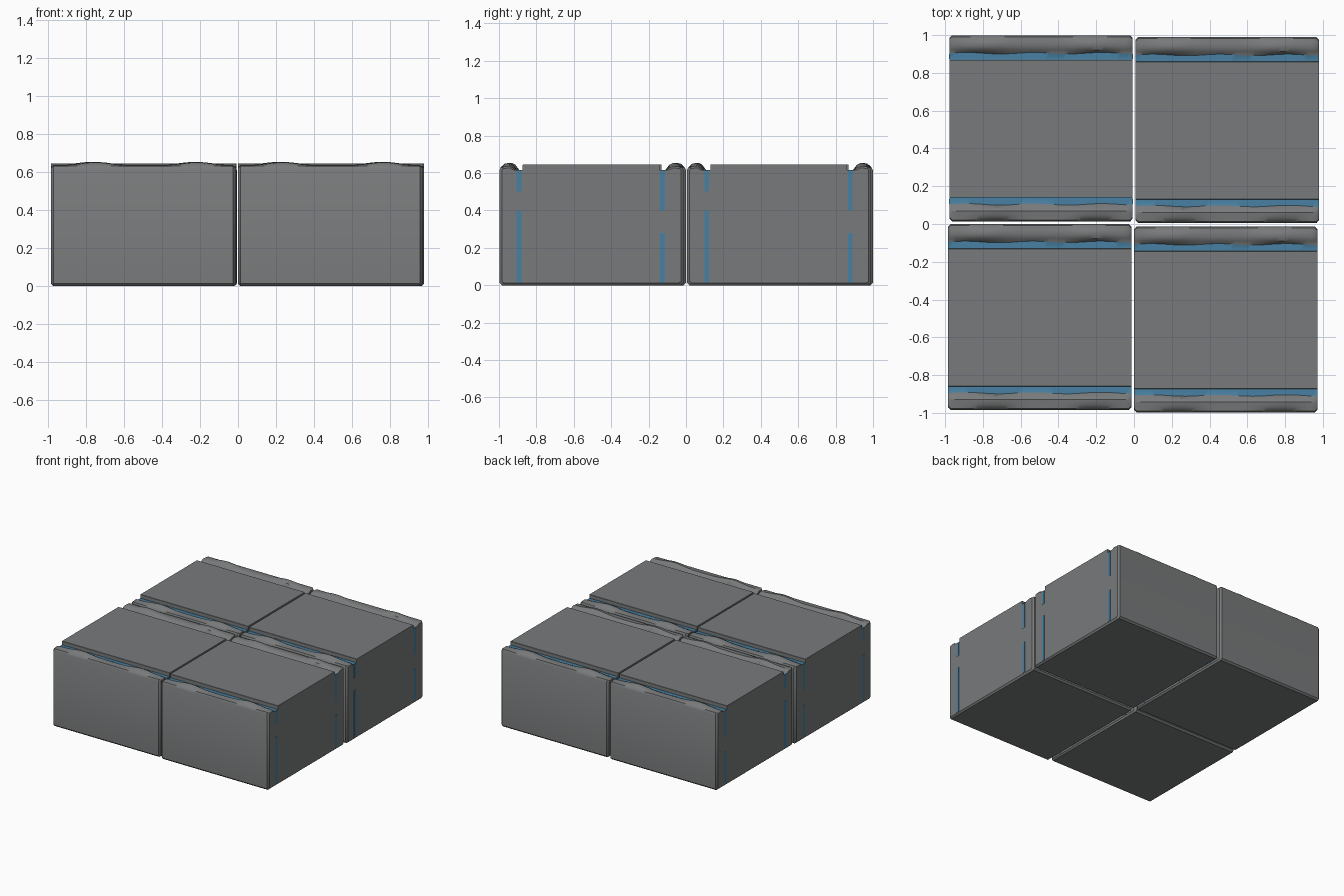
import bpy, bmesh, math
from mathutils import Matrix

if "Cube" in bpy.data.objects:
    bpy.data.objects.remove(bpy.data.objects["Cube"])

W, D, TOP = 0.97, 0.985, 0.645
STATIONS = 40


def material(name, rgb):
    m = bpy.data.materials.new(name)
    m.diffuse_color = (*rgb, 1)
    m.use_nodes = True
    m.node_tree.nodes["Principled BSDF"].inputs["Base Color"].default_value = m.diffuse_color
    return m


stone = material("grey stone", (0.19, 0.195, 0.198))
blue = material("blue seam", (0.065, 0.215, 0.36))


def lip_height(u, front):
    # two soft crests along each raised lip
    a, b = (0.24, 0.79) if front else (0.21, 0.77)
    crest = math.exp(-((u - a) / 0.11) ** 2) + math.exp(-((u - b) / 0.11) ** 2)
    return 0.637 + 0.017 * crest


def section(u, end):
    # y/z outline of a block: front lip, groove, slab, groove, back lip
    c = 0.014 if end else 0.0
    hf, hb = lip_height(u, True) - c * 0.7, lip_height(u, False) - c * 0.7
    w = 0.004 * math.sin(u * 17)
    g = 0.615
    return [
        (0.013 + c, c * 0.8), (c, 0.013 + c * 0.6),                 # front foot
        (c, 0.615), (0.008 + c, 0.632 - c * 0.5),                   # front lip
        (0.030, hf - 0.003), (0.055, hf), (0.073, hf - 0.010),
        (0.090 + w, g), (0.125, g),                                 # front groove
        (0.125, TOP - 0.002), (0.127, TOP), (0.853, TOP), (0.855, TOP - 0.002),
        (0.855, g), (0.890 + w, g),                                 # back groove
        (0.908, hb - 0.010), (0.930, hb), (0.955, hb - 0.003),      # back lip
        (D - 0.008 - c, 0.632 - c * 0.5), (D - c, 0.615),
        (D - c, 0.013 + c * 0.6), (D - 0.013 - c, c * 0.8),         # back foot
    ]


BLUE_EDGES = {7, 13}


def build_block(name, x0, y0):
    bm = bmesh.new()
    xs = [0] + [0.013 + (W - 0.026) * i / STATIONS for i in range(STATIONS + 1)] + [W]
    rings = []
    for x in xs:
        pts = section(x / W, x in (0, W))
        rings.append([bm.verts.new((x0 + x, y0 + y, z)) for y, z in pts])
    n = len(rings[0])
    for a, b in zip(rings, rings[1:]):
        for j in range(n):
            k = (j + 1) % n
            f = bm.faces.new((a[j], a[k], b[k], b[j]))
            f.material_index = 1 if j in BLUE_EDGES else 0
    bm.faces.new(rings[0])
    bm.faces.new(rings[-1])
    bmesh.ops.recalc_face_normals(bm, faces=bm.faces)
    return finish(bm, name, [stone, blue], True)


def finish(bm, name, mats, smooth=False):
    me = bpy.data.meshes.new(name)
    bm.to_mesh(me)
    bm.free()
    for m in mats:
        me.materials.append(m)
    ob = bpy.data.objects.new(name, me)
    bpy.context.collection.objects.link(ob)
    if smooth:
        bpy.context.view_layer.objects.active = ob
        ob.select_set(True)
        bpy.ops.object.shade_smooth_by_angle(angle=math.radians(35))
        ob.select_set(False)
    return ob


def build_side_seams(name, x0, y0):
    # broken blue strips showing on both ends of the block
    bm = bmesh.new()
    front_runs = [(0.015, 0.40), (0.50, 0.613)]
    back_runs = [(0.015, 0.28), (0.40, 0.613)]
    for x in (x0, x0 + W):
        for yc, runs in ((0.106, front_runs), (0.873, back_runs)):
            for z0, z1 in runs:
                m = Matrix.Translation((x, y0 + yc, (z0 + z1) / 2)) @ \
                    Matrix.Diagonal((0.003, 0.026, z1 - z0, 1))
                bmesh.ops.create_cube(bm, size=1, matrix=m)
    finish(bm, name, [blue])


# four slightly offset blocks
for label, x0, y0 in (("back_left", -0.977, 0.014), ("back_right", 0.009, 0.005),
                      ("front_left", -0.984, -0.985), ("front_right", 0.001, -0.998)):
    build_block(label + "_block", x0, y0)
    build_side_seams(label + "_seams", x0, y0)
